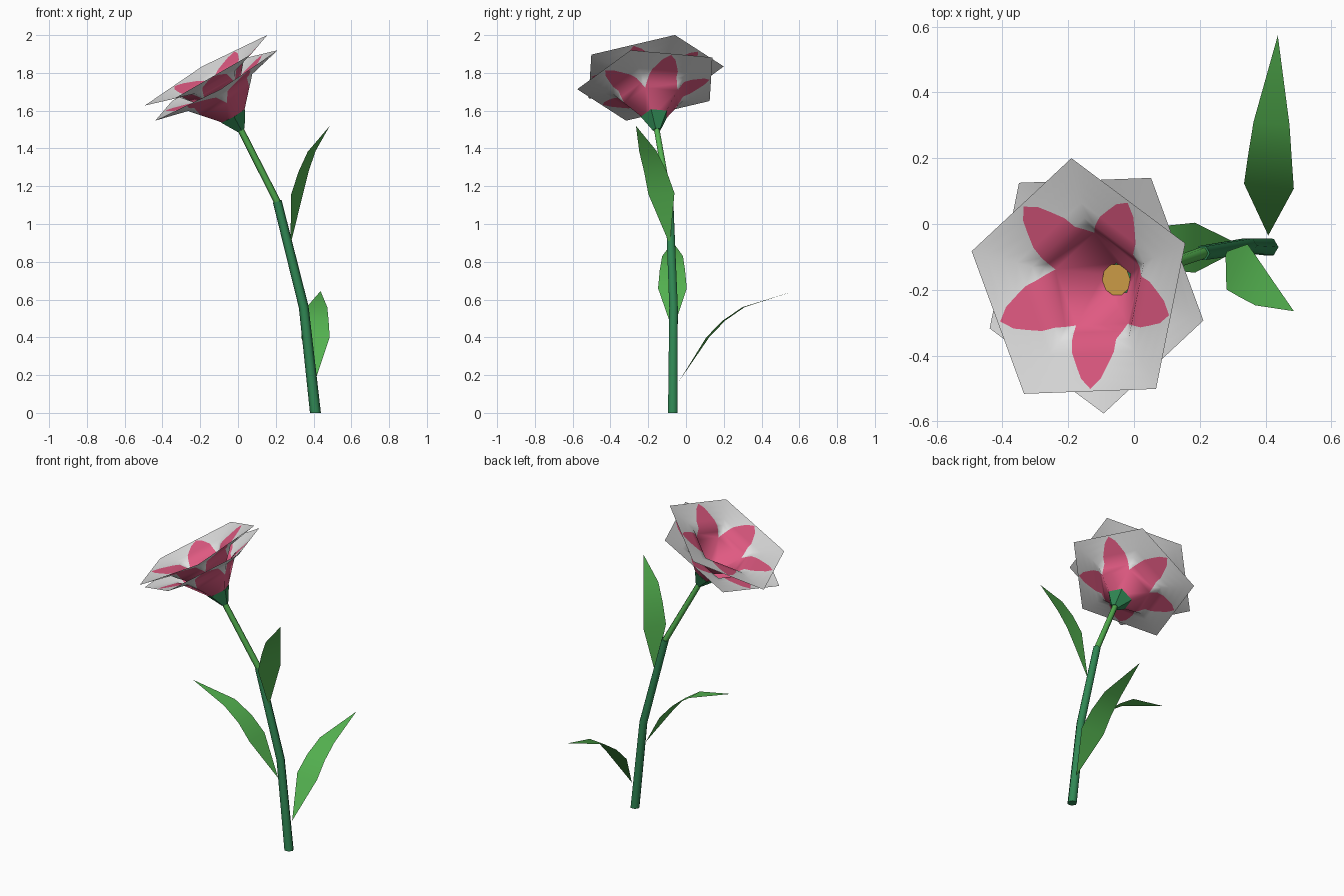
import bpy, bmesh, math
from mathutils import Vector as V

if "Cube" in bpy.data.objects:
    bpy.data.objects.remove(bpy.data.objects["Cube"])


def material(name, rgb):
    m = bpy.data.materials.new(name)
    lin = [(c / 255 / 12.92 if c < 11 else ((c / 255 + 0.055) / 1.055) ** 2.4) for c in rgb]
    m.diffuse_color = (*lin, 1)
    m.use_nodes = True
    m.node_tree.nodes["Principled BSDF"].inputs["Base Color"].default_value = m.diffuse_color
    return m


STEM = material("stem_green", (48, 136, 84))
LEAF = material("leaf_green", (84, 178, 80))
PINK = material("petal_pink", (224, 90, 130))
PALE = material("petal_border_pale", (224, 224, 224))
GOLD = material("centre_gold", (218, 166, 76))


def finish(name, bm, mats, smooth=True):
    bmesh.ops.remove_doubles(bm, verts=bm.verts, dist=1e-4)
    me = bpy.data.meshes.new(name)
    bm.to_mesh(me)
    bm.free()
    for m in mats:
        me.materials.append(m)
    for p in me.polygons:
        p.use_smooth = smooth
    ob = bpy.data.objects.new(name, me)
    bpy.context.collection.objects.link(ob)
    return ob


def tube(name, rings, mat, sides=5, ref=V((1, 0, 0)), phase=0.0, smooth=True):
    """Capped tube through rings of (centre, normal, radius)."""
    bm = bmesh.new()
    loops = []
    for c, n, r in rings:
        n = V(n).normalized()
        a = (ref - n * ref.dot(n)).normalized()
        b = n.cross(a)
        loops.append([bm.verts.new(V(c) + (a * math.cos(t) + b * math.sin(t)) * r)
                      for t in (phase + math.tau * i / sides for i in range(sides))])
    for lo, hi in zip(loops, loops[1:]):
        for i in range(sides):
            j = (i + 1) % sides
            bm.faces.new((lo[i], lo[j], hi[j], hi[i]))
    bm.faces.new(loops[0][::-1])
    bm.faces.new(loops[-1])
    ob = finish(name, bm, [mat], smooth)
    if smooth:
        for p in (ob.data.polygons[-1], ob.data.polygons[-2]):
            p.use_smooth = False
    return ob


def leaf(name, rows, side):
    """Thin blade: rows of (centre, half width); pointed at both ends."""
    bm = bmesh.new()
    side = V(side).normalized()
    pts = [(V(c) - side * w, V(c) + side * w) for c, w in rows]
    for (a, b), (c, d) in zip(pts, pts[1:]):
        quad = [a, b, d, c]
        quad = [p for i, p in enumerate(quad) if (p - quad[i - 1]).length > 1e-5]
        bm.faces.new([bm.verts.new(p) for p in quad])
    finish(name, bm, [LEAF])


# Flower frame: base point, axis and two directions across it
BASE = V((0.015, -0.155, 1.5))
AXIS = V((-0.493, -0.104, 0.864)).normalized()
U = V((0.8, 0.338, 0.497))
U = (U - AXIS * U.dot(AXIS)).normalized()
W = AXIS.cross(U)


def blossom(name, lift, phase):
    """Five-sided flared bowl; each side carries one pink petal on a pale border."""
    # (height, radius, pink share of the side's width)
    wall = [(0.060, 0.050, 1), (0.176, 0.155, 1), (0.204, 0.181, 0.80), (0.232, 0.206, 0.64)]
    flare = [(0.25, 0.49), (0.5, 0.31), (0.75, 0.17), (0.95, 0), (1, 0)]
    rows = wall + [(0.232 + 0.049 * t, 0.206 + 0.188 * t, f) for t, f in flare]
    bm = bmesh.new()

    def point(h, r, k):
        t = phase + math.tau * k / 5
        return BASE + AXIS * (h + lift) + (U * math.cos(t) + W * math.sin(t)) * r

    for k in range(5):
        lines = []
        for h, r, f in rows:
            a, b = point(h, r, k), point(h, r, k + 1)
            m = (a + b) / 2
            lines.append((a, m + (a - m) * f, m + (b - m) * f, b))
        for lo, hi in zip(lines, lines[1:]):
            for s in range(3):
                quad = [lo[s], lo[s + 1], hi[s + 1], hi[s]]
                quad = [p for i, p in enumerate(quad) if (p - quad[i - 1]).length > 1e-5]
                if len(quad) > 2:
                    face = bm.faces.new([bm.verts.new(p) for p in quad])
                    face.material_index = 0 if s == 1 else 1
    finish(name, bm, [PINK, PALE])


blossom("outer_petals", 0.0, math.radians(36))
blossom("inner_petals", 0.072, 0.0)

# Flower centre and calyx
tube("flower_centre", [(BASE + AXIS * 0.11, AXIS, 0.035), (BASE + AXIS * 0.14, AXIS, 0.058)],
     GOLD, ref=U, phase=math.radians(36))
tube("calyx", [(BASE - AXIS * 0.003, AXIS, 0.022), (BASE + AXIS * 0.085, AXIS, 0.076)],
     STEM, ref=U, phase=math.radians(36), smooth=False)

# Stem, with a lighter upper length
P = [V((0.41, -0.07, 0)), V((0.348, -0.066, 0.56)), V((0.208, -0.088, 1.12)), BASE]
mid = (P[2] - P[0]).normalized()
bend = (P[3] - P[1]).normalized()
tube("lower_stem", [(P[0], (0, 0, 1), 0.029), (P[1], mid, 0.026), (P[2], bend, 0.024)], STEM, 6)
tube("upper_stem", [(P[2] - bend * 0.01, bend, 0.019), (P[3] + AXIS * 0.01, P[3] - P[2], 0.017)],
     LEAF, 6)

# Leaves
leaf("lower_leaf", [((0.408, -0.035, 0.17), 0), ((0.41, 0.115, 0.40), 0.076),
                    ((0.413, 0.20, 0.488), 0.067), ((0.418, 0.305, 0.56), 0.055),
                    ((0.437, 0.573, 0.645), 0)], (0.99, -0.1, 0))
leaf("middle_leaf", [((0.335, -0.07, 0.435), 0), ((0.185, -0.072, 0.66), 0.076),
                     ((0.10, -0.072, 0.755), 0.067), ((-0.01, -0.071, 0.83), 0.055),
                     ((-0.27, -0.07, 0.905), 0)], (0, 1, 0))
leaf("top_leaf", [((0.278, -0.085, 0.89), 0), ((0.313, -0.13, 1.16), 0.076),
                  ((0.348, -0.163, 1.28), 0.065), ((0.39, -0.202, 1.385), 0.05),
                  ((0.486, -0.265, 1.52), 0)], (0.42, 0.9, 0.05))
